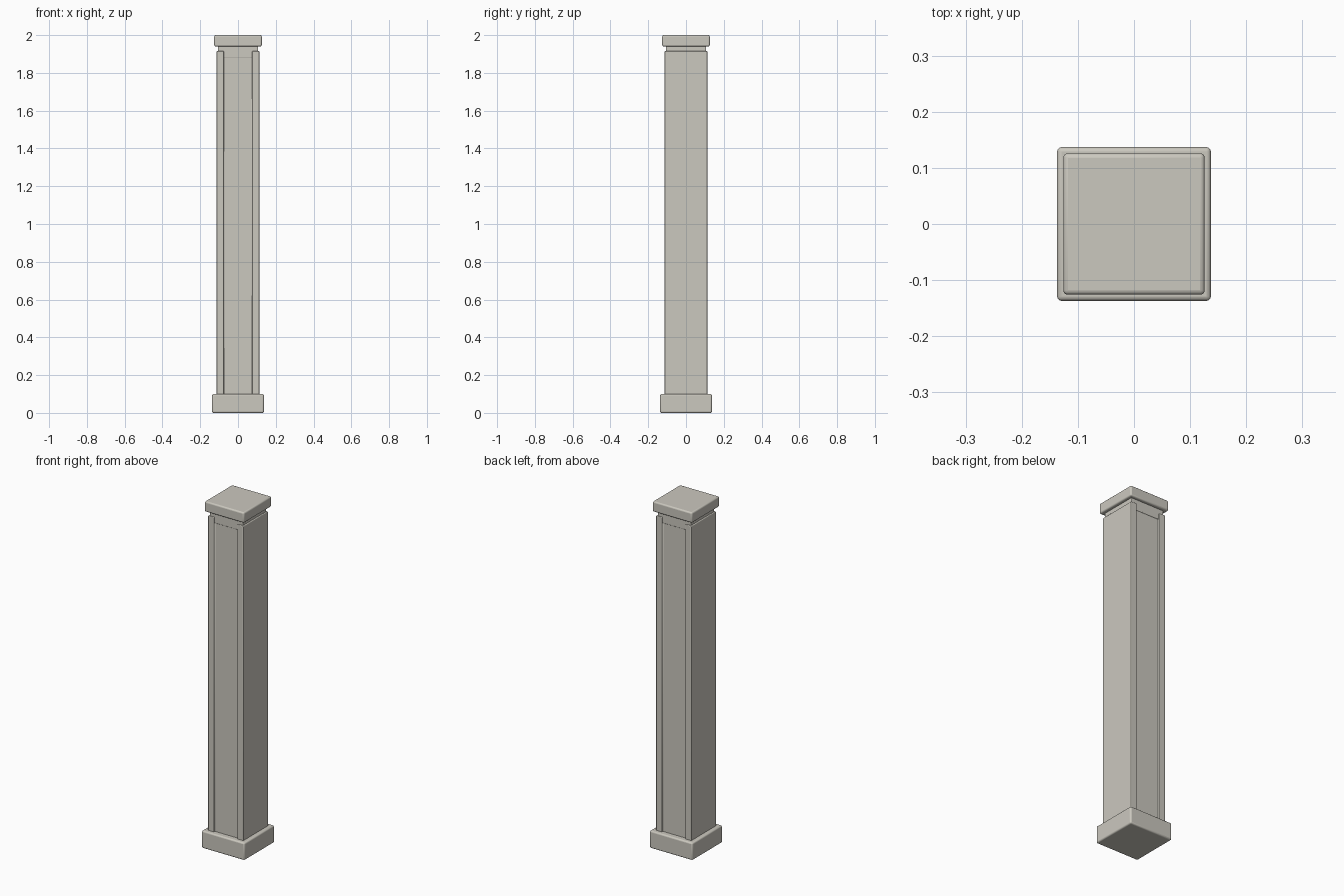
import bpy, bmesh

if "Cube" in bpy.data.objects:
    bpy.data.objects.remove(bpy.data.objects["Cube"])

beige = bpy.data.materials.new("warm_stone")
beige.diffuse_color = (0.60, 0.58, 0.52, 1)
beige.use_nodes = True
beige.node_tree.nodes["Principled BSDF"].inputs["Base Color"].default_value = beige.diffuse_color


def finish(name, bm, bevel):
    me = bpy.data.meshes.new(name)
    bmesh.ops.recalc_face_normals(bm, faces=bm.faces)
    bm.to_mesh(me)
    bm.free()
    ob = bpy.data.objects.new(name, me)
    bpy.context.collection.objects.link(ob)
    me.materials.append(beige)
    if bevel:
        mod = ob.modifiers.new("soft_edges", "BEVEL")
        mod.width, mod.segments = bevel, 3
        mod.limit_method = 'ANGLE'
    bpy.context.view_layer.objects.active = ob
    ob.select_set(True)
    bpy.ops.object.shade_smooth_by_angle()
    ob.select_set(False)
    return ob


def prism(name, outline, z0, z1, bevel):
    bm = bmesh.new()
    face = bm.faces.new([bm.verts.new((x, y, z0)) for x, y in outline])
    top = bmesh.ops.extrude_face_region(bm, geom=[face], use_keep_orig=True)
    for v in top["geom"]:
        if isinstance(v, bmesh.types.BMVert):
            v.co.z = z1
    return finish(name, bm, bevel)


def square(h):
    return [(-h, -h), (h, -h), (h, h), (-h, h)]


# Plinth, neck and cap
prism("base_block", square(0.137), 0, 0.1, 0.008)
prism("neck", square(0.107), 1.88, 1.95, 0.004)
prism("cap", square(0.126), 1.94, 2.0, 0.008)

# Shaft with shallow recessed panels on the front and back
h, p, d = 0.113, 0.075, 0.104
half = [(-h, -h), (-p, -h), (-p, -d), (p, -d), (p, -h), (h, -h)]
prism("shaft", half + [(-x, -y) for x, y in half], 0.09, 1.915, 0.004)
